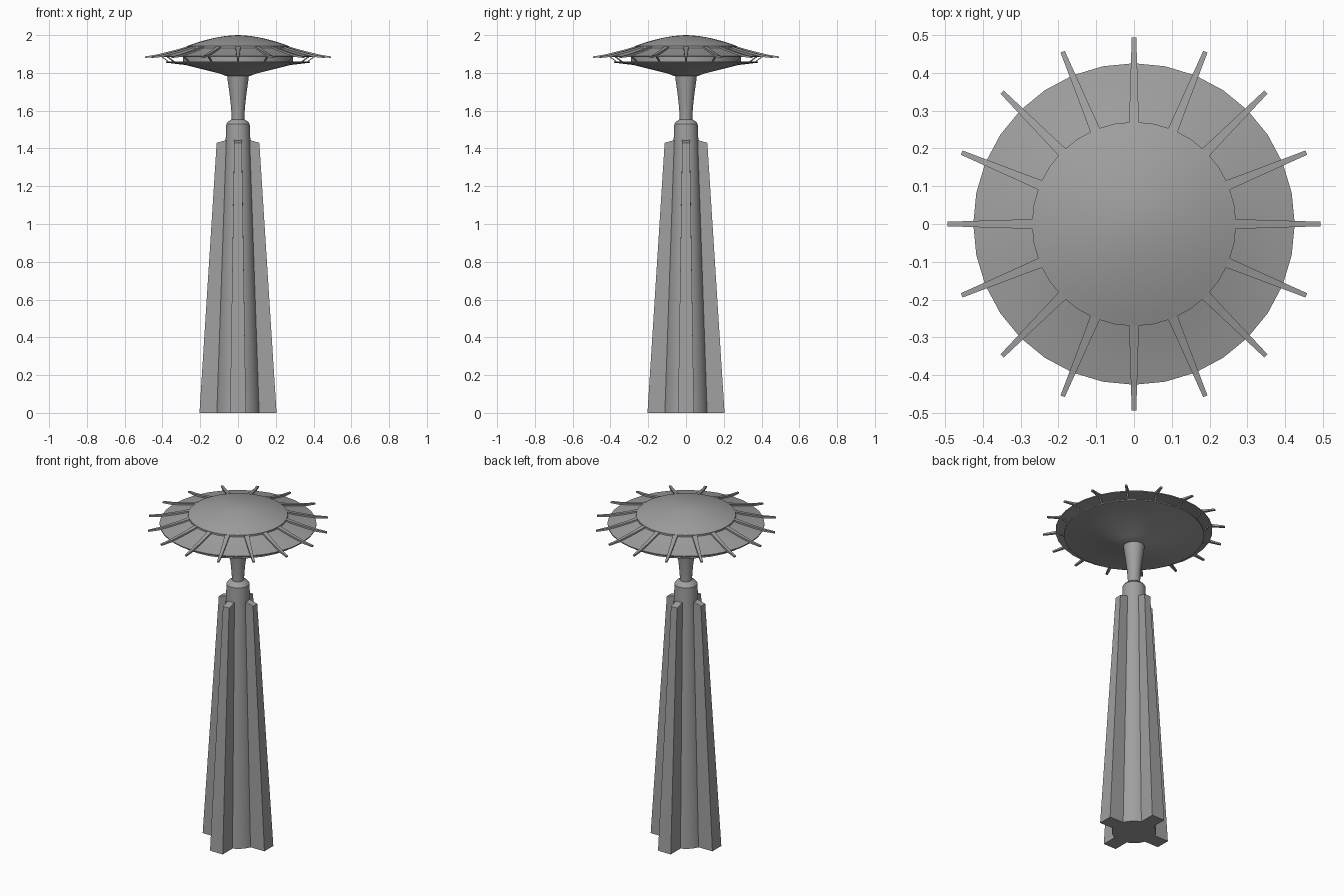
import bpy, bmesh, math
from mathutils import Matrix

cube = bpy.data.objects.get("Cube")
if cube:
    bpy.data.objects.remove(cube, do_unlink=True)

grey = bpy.data.materials.new("concrete_grey")
grey.use_nodes = True
COLOUR = (0.35, 0.35, 0.35, 1)
grey.diffuse_color = COLOUR
grey.node_tree.nodes["Principled BSDF"].inputs["Base Color"].default_value = COLOUR


def finish(name, bm, smooth=None):
    bmesh.ops.recalc_face_normals(bm, faces=bm.faces)
    mesh = bpy.data.meshes.new(name)
    bm.to_mesh(mesh)
    bm.free()
    mesh.materials.append(grey)
    obj = bpy.data.objects.new(name, mesh)
    bpy.context.collection.objects.link(obj)
    if smooth:
        bpy.ops.object.select_all(action="DESELECT")
        obj.select_set(True)
        bpy.context.view_layer.objects.active = obj
        bpy.ops.object.shade_smooth_by_angle(angle=math.radians(smooth))
    return obj


def lathe(name, profile, sides=32, smooth=30):
    """Revolve (radius, height) points about the vertical axis."""
    bm = bmesh.new()
    verts = [bm.verts.new((r, 0, z)) for r, z in profile]
    edges = [bm.edges.new(pair) for pair in zip(verts, verts[1:])]
    bmesh.ops.spin(bm, geom=verts + edges, cent=(0, 0, 0), axis=(0, 0, 1),
                   angle=math.tau, steps=sides, use_merge=True)
    bmesh.ops.remove_doubles(bm, verts=bm.verts, dist=0.0002)
    return finish(name, bm, smooth)


def radial_bars(name, sections, count, offset=0):
    """Loft (radius, bottom, top, half_width) sections into bars around the axis."""
    bm = bmesh.new()
    for i in range(count):
        turn = Matrix.Rotation(math.tau * (i + offset) / count, 3, "Z")
        loops = []
        for r, low, high, w in sections:
            corners = ((r, -w, low), (r, w, low), (r, w, high), (r, -w, high))
            loops.append([bm.verts.new(turn @ Matrix.Identity(3) @ bmesh_vec(c)) for c in corners])
        bm.faces.new(loops[0])
        bm.faces.new(loops[-1])
        for a, b in zip(loops, loops[1:]):
            for k in range(4):
                bm.faces.new((a[k], a[(k + 1) % 4], b[(k + 1) % 4], b[k]))
    return finish(name, bm)


def bmesh_vec(c):
    return Matrix.Translation(c).to_translation()


# Tapered tower shaft with its rounded collar
lathe("tower_shaft", [(0, 0), (0.12, 0), (0.066, 1.43), (0.062, 1.53),
                      (0.052, 1.543), (0.036, 1.553), (0, 1.553)])

# Four buttress fins, tapering in depth and width
bm = bmesh.new()
for i in range(4):
    turn = Matrix.Rotation(math.tau * i / 4, 3, "Z")
    rings = []
    for inner, outer, w, z_in, z_out in ((0.08, 0.204, 0.042, 0, 0),
                                         (0.04, 0.113, 0.02, 1.45, 1.43)):
        rings.append([bm.verts.new(turn @ bmesh_vec(c)) for c in
                      ((inner, -w, z_in), (outer, -w, z_out), (outer, w, z_out), (inner, w, z_in))])
    low, high = rings
    bm.faces.new(low)
    bm.faces.new(high)
    for k in range(4):
        bm.faces.new((low[k], low[(k + 1) % 4], high[(k + 1) % 4], high[k]))
finish("buttress_fins", bm)

# Flared neck under the saucer
lathe("neck", [(0.033, 1.55), (0.034, 1.58), (0.038, 1.63), (0.046, 1.70),
               (0.054, 1.755), (0.058, 1.79)])

# Saucer underside with its deck and set-back window wall
lathe("lower_deck", [(0, 1.783), (0.06, 1.783), (0.1, 1.797), (0.28, 1.842),
                     (0.38, 1.854), (0.38, 1.861), (0.29, 1.861), (0, 1.861)], smooth=20)
lathe("window_wall", [(0.29, 1.858), (0.29, 1.915)])

# Sloping roof ring, closed underneath
lathe("roof_ring", [(0.26, 1.935), (0.31, 1.919), (0.37, 1.902), (0.425, 1.889),
                    (0.425, 1.883), (0.36, 1.892), (0.26, 1.91)], smooth=25)

# Raised dome cap
dome = [(0.27 * k / 8, 2 - 0.058 * (k / 8) ** 1.75) for k in range(9)]
lathe("dome_cap", dome + [(0.27, 1.925), (0, 1.925)], smooth=35)

# Radiating roof ribs with tips beyond the rim
radial_bars("roof_ribs", [(0.255, 1.925, 1.944, 0.014), (0.33, 1.909, 1.922, 0.011),
                          (0.43, 1.885, 1.897, 0.008), (0.493, 1.879, 1.887, 0.006)], 16)

# Slanted struts between deck edge and roof rim
radial_bars("rim_struts", [(0.367, 1.856, 1.862, 0.005), (0.405, 1.883, 1.89, 0.005)], 16)
